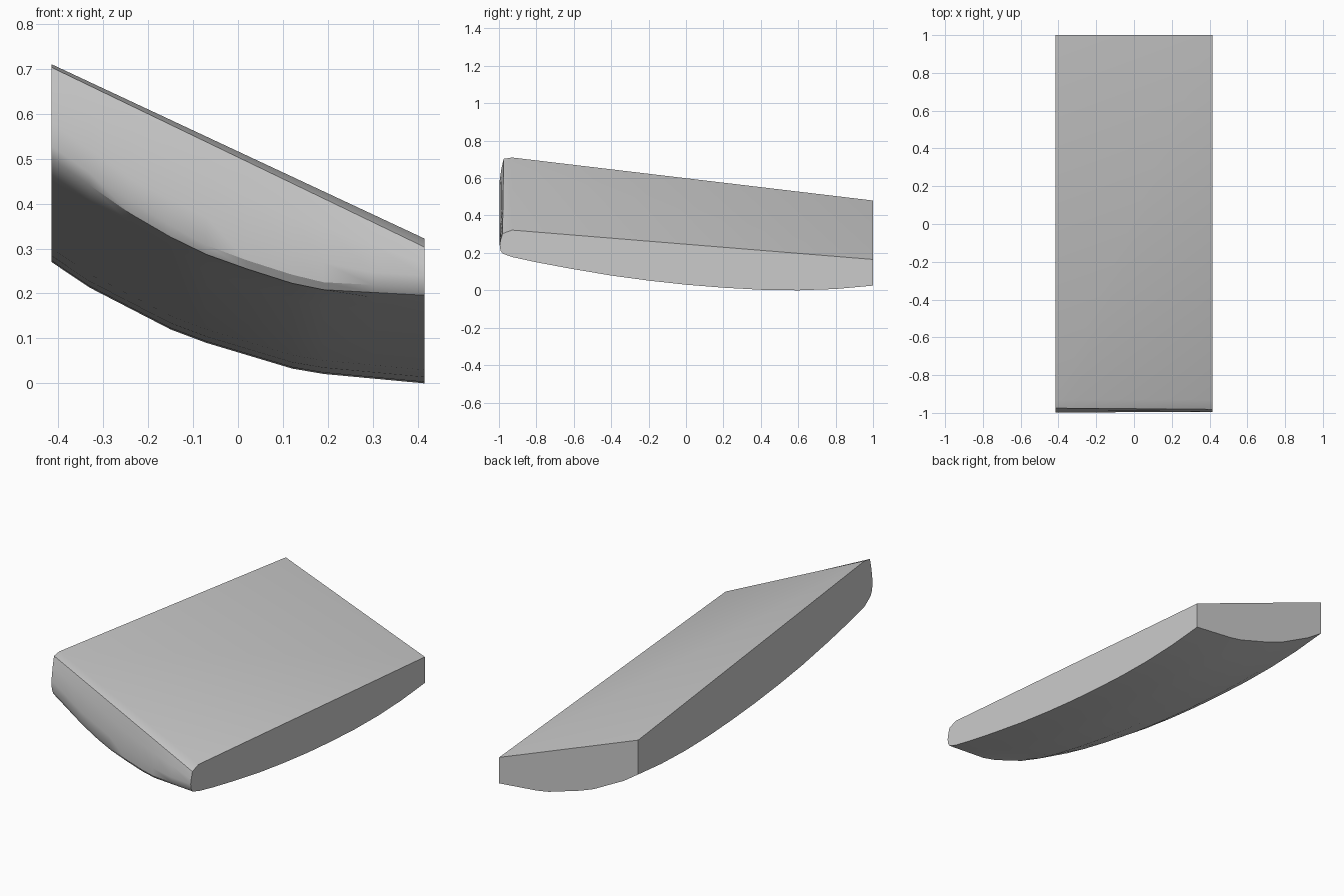
import bpy, bmesh, math

if "Cube" in bpy.data.objects:
    bpy.data.objects.remove(bpy.data.objects["Cube"])

HALF = 0.415
XS = [-HALF, -0.33, -0.24, -0.15, -0.07, 0.02, 0.12, 0.19, 0.3, HALF]


def interp(pts, x):
    for (x0, z0), (x1, z1) in zip(pts, pts[1:]):
        if x <= x1 + 1e-6:
            return z0 + (z1 - z0) * (x - x0) / (x1 - x0)
    return pts[-1][1]


# Cross curve of the hull and its rise along the length
hull = [(-HALF, 0.27), (-0.33, 0.213), (-0.15, 0.12), (-0.09, 0.096),
        (0.12, 0.033), (0.19, 0.021), (HALF, 0)]
rise = [(-0.93, 0.178), (-0.8, 0.15), (-0.63, 0.118), (-0.4, 0.079),
        (-0.2, 0.052), (0, 0.03), (0.2, 0.014), (0.4, 0.003),
        (0.6, 0), (0.8, 0.007), (1, 0.025)]

# Nose rows: y at left, y at right, curve of heights
nose = [
    (-0.93, -0.93, [(-HALF, 0.71), (HALF, 0.322)]),
    (-0.975, -0.981, [(-HALF, 0.703), (HALF, 0.303)]),
    (-0.987, -0.992, [(-HALF, 0.65), (0.05, 0.4), (HALF, 0.265)]),
    (-0.997, -0.996, [(-HALF, 0.58), (-0.23, 0.45), (0.05, 0.31), (0.25, 0.25), (HALF, 0.24)]),
    (-0.994, -0.992, [(-HALF, 0.528), (-0.2, 0.378), (-0.05, 0.296), (0.17, 0.226), (HALF, 0.213)]),
    (-0.98, -0.98, [(-HALF, 0.5), (-0.2, 0.35), (-0.05, 0.277), (0.16, 0.21), (HALF, 0.196)]),
]

bm = bmesh.new()
rows = []
for yl, yr, curve in nose:
    rows.append([bm.verts.new((x, yl + (yr - yl) * (x + HALF) / (2 * HALF), interp(curve, x)))
                 for x in XS])
for y, r in rise:
    lift = 0.02 * max(0, -y) ** 3
    rows.append([bm.verts.new((x, y, interp(hull, x) + r + lift * (HALF - x) / (2 * HALF)))
                 for x in XS])

# Skin of nose and hull
for a, b in zip(rows, rows[1:]):
    for i in range(len(XS) - 1):
        bm.faces.new((a[i], b[i], b[i + 1], a[i + 1]))

# Deck (folded on its diagonal), back end and sides
back_l = bm.verts.new((-HALF, 1, 0.48))
back_r = bm.verts.new((HALF, 1, 0.165))
bm.faces.new(rows[0] + [back_r])
bm.faces.new((rows[0][0], back_r, back_l))
bm.faces.new(rows[-1] + [back_r, back_l])
bm.faces.new([r[0] for r in rows] + [back_l])
bm.faces.new([r[-1] for r in rows] + [back_r])
bmesh.ops.recalc_face_normals(bm, faces=bm.faces[:])

mesh = bpy.data.meshes.new("curved_panel_block")
bm.to_mesh(mesh)
bm.free()
obj = bpy.data.objects.new("curved_panel_block", mesh)
bpy.context.collection.objects.link(obj)
bpy.context.view_layer.objects.active = obj
obj.select_set(True)
bpy.ops.object.shade_smooth_by_angle(angle=math.radians(30))
